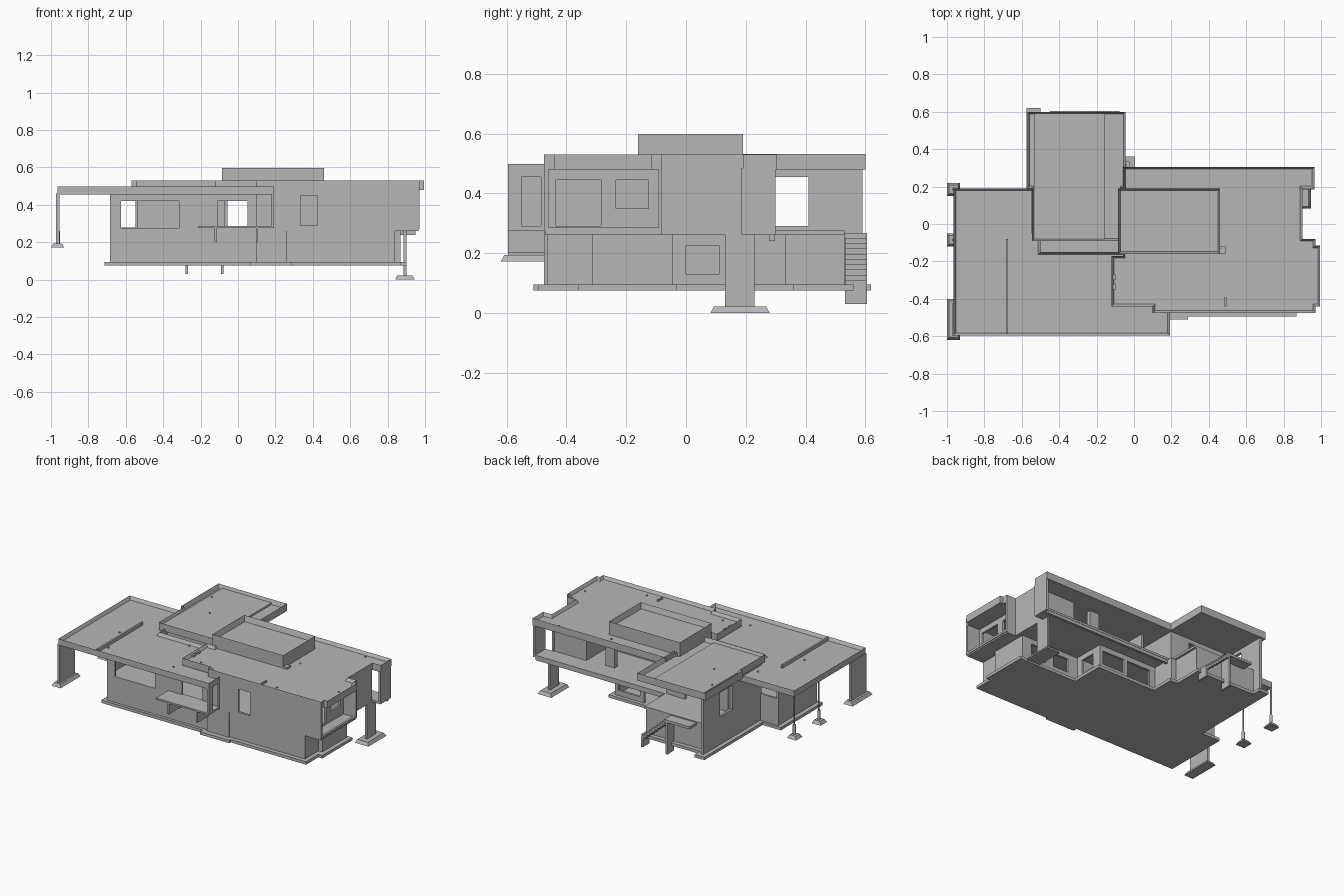
import bpy, bmesh
from mathutils import Vector

old = bpy.data.objects.get("Cube")
if old:
    bpy.data.objects.remove(old)

plaster = bpy.data.materials.new("plain_grey")
plaster.use_nodes = True
GREY = (0.47, 0.47, 0.47, 1)
plaster.diffuse_color = GREY
plaster.node_tree.nodes["Principled BSDF"].inputs["Base Color"].default_value = GREY


def finish(name, bm):
    bmesh.ops.recalc_face_normals(bm, faces=bm.faces)
    mesh = bpy.data.meshes.new(name)
    bm.to_mesh(mesh)
    bm.free()
    mesh.materials.append(plaster)
    ob = bpy.data.objects.new(name, mesh)
    bpy.context.collection.objects.link(ob)
    return ob


def extrude(bm, faces, offset):
    geo = bmesh.ops.extrude_face_region(bm, geom=faces)["geom"]
    verts = [g for g in geo if isinstance(g, bmesh.types.BMVert)]
    bmesh.ops.translate(bm, verts=verts, vec=offset)
    return [g for g in geo if isinstance(g, bmesh.types.BMFace)]


def slab(name, pts, z0, z1):
    bm = bmesh.new()
    face = bm.faces.new([bm.verts.new((x, y, z0)) for x, y in pts])
    extrude(bm, [face], Vector((0, 0, z1 - z0)))
    return finish(name, bm)


def roof_tray(name, pts, z0, floor, z1, rim=0.012):
    """Flat roof with a parapet round its edge."""
    bm = bmesh.new()
    face = bm.faces.new([bm.verts.new((x, y, z0)) for x, y in pts])
    top = extrude(bm, [face], Vector((0, 0, z1 - z0)))
    bmesh.ops.recalc_face_normals(bm, faces=bm.faces)
    bmesh.ops.inset_region(bm, faces=top, thickness=rim, use_even_offset=True)
    bmesh.ops.translate(bm, verts=top[0].verts, vec=(0, 0, floor - z1))
    return finish(name, bm)


def rect(x0, x1, y0, y1):
    return [(x0, y0), (x1, y0), (x1, y1), (x0, y1)]


def box(name, x0, x1, y0, y1, z0, z1):
    return slab(name, rect(x0, x1, y0, y1), z0, z1)


def wall(name, x0, x1, y0, y1, z0, z1, holes=()):
    """Straight wall with rectangular openings (along0, along1, low, high)."""
    along_x = x1 - x0 > y1 - y0
    u0, u1 = (x0, x1) if along_x else (y0, y1)
    us = sorted({u0, u1, *[u for h in holes for u in h[:2]]})
    zs = sorted({z0, z1, *[z for h in holes for z in h[2:]]})
    bm = bmesh.new()
    grid = {(u, z): bm.verts.new((u, y0, z) if along_x else (x0, u, z)) for u in us for z in zs}
    for ua, ub in zip(us, us[1:]):
        for za, zb in zip(zs, zs[1:]):
            um, zm = (ua + ub) / 2, (za + zb) / 2
            if not any(h[0] < um < h[1] and h[2] < zm < h[3] for h in holes):
                bm.faces.new([grid[ua, za], grid[ub, za], grid[ub, zb], grid[ua, zb]])
    extrude(bm, bm.faces[:], Vector((0, y1 - y0, 0) if along_x else (x1 - x0, 0, 0)))
    bmesh.ops.delete(bm, geom=[v for v in bm.verts if not v.link_faces], context="VERTS")
    return finish(name, bm)


def footing(name, x0, x1, y0, y1, z0, h=0.022, taper=0.012):
    """Pad with sloping sides."""
    bm = bmesh.new()
    low = [bm.verts.new((x, y, z0)) for x, y in rect(x0, x1, y0, y1)]
    inner = rect(x0 + taper, x1 - taper, y0 + taper, y1 - taper)
    top = [bm.verts.new((x, y, z0 + h)) for x, y in inner]
    bm.faces.new(low)
    bm.faces.new(top)
    for i in range(4):
        j = (i + 1) % 4
        bm.faces.new([low[i], low[j], top[j], top[i]])
    return finish(name, bm)


def cylinder(name, x, y, z0, z1, r, sides=12):
    bm = bmesh.new()
    bmesh.ops.create_cone(bm, cap_ends=True, segments=sides, radius1=r, radius2=r, depth=z1 - z0)
    bmesh.ops.translate(bm, verts=bm.verts, vec=(x, y, (z0 + z1) / 2))
    return finish(name, bm)


BASE, FLOOR, DECK, LOW, HIGH = 0.095, 0.24, 0.275, 0.46, 0.485

# Ground slab and upper floor
slab("ground_slab", [(-.715, -.48), (.065, -.48), (.065, -.51), (.29, -.51), (.29, -.495), (.87, -.495),
                     (.87, -.36), (.9, -.36), (.9, -.03), (.455, -.03), (.455, .2), (.005, .2), (.005, .36),
                     (-.05, .36), (-.05, .56), (-.5, .56), (-.5, .62), (-.575, .62), (-.575, -.02),
                     (-.715, -.02)], .075, BASE)
slab("upper_floor", [(-.67, -.45), (.1, -.45), (.1, -.47), (.965, -.47), (.965, -.08), (.89, -.08),
                     (.89, .185), (.965, .185), (.965, .3), (-.05, .3), (-.05, .53), (-.53, .53),
                     (-.53, -.05), (-.67, -.05)], FLOOR + .02, DECK)
box("balcony_edge_beam", -.05, .95, .28, .298, FLOOR, DECK - .002)

# Roofs
roof_tray("carport_roof", [(-.965, -.595), (.192, -.595), (.192, -.15), (-.5, -.15), (-.5, .19),
                           (-.965, .19)], .455, .475, .498)
roof_tray("wing_roof", [(-.545, -.09), (-.06, -.09), (-.06, .19), (-.045, .19), (-.045, .6), (-.57, .6),
                        (-.57, .19), (-.545, .19)], .48, .5, .531)
box("wing_roof_raised_bed", -.535, -.155, -.08, .59, .495, .512)
roof_tray("main_roof", [(-.12, -.44), (.1, -.44), (.1, -.475), (.97, -.475), (.97, -.44), (.995, -.44),
                        (.995, -.115), (.97, -.115), (.97, -.08), (.9, -.08), (.9, .19), (.965, .19),
                        (.965, .305), (-.06, .305), (-.06, -.17), (-.12, -.17)], .48, .508, .53)
roof_tray("roof_box", rect(-.085, .46, -.16, .19), .49, .56, .598)
box("carport_roof_curb", -.685, -.673, -.585, -.08, .47, .497)

# Roof vents and drains
for i, (x, y, w, d) in enumerate([(.475, -.14, .03, .04), (.49, -.415, .01, .05),
                                  (-.105, -.285, .014, .03), (-.105, -.335, .014, .03)]):
    box(f"roof_vent_{i}", x - w / 2, x + w / 2, y - d / 2, y + d / 2, .5, .52)
drains = [(-.51, .44, .512), (-.385, .24, .512), (.405, .24, .508), (.79, .27, .508), (.51, -.045, .508),
          (.95, -.25, .508), (.595, -.42, .508), (-.01, -.39, .508), (-.59, .05, .475), (-.73, -.26, .475),
          (-.655, -.485, .475), (-.155, -.485, .475), (-.255, -.17, .475)]
for i, (x, y, z) in enumerate(drains):
    cylinder(f"roof_drain_{i}", x, y, z - .005, z + .006, .006, 8)

# Front and left-hand end walls
wall("front_wall", -.685, .1, -.46, -.445, BASE, LOW, [(-.625, -.315, .275, .42), (-.11, .05, .285, .42)])
wall("front_upper_wall", .1, .97, -.475, -.46, .27, HIGH, [(.335, .425, .29, .45)])
wall("front_lower_bump", .095, .262, -.475, -.455, BASE, .275)
wall("front_lower_wall", .26, .84, -.465, -.45, BASE, .272)
wall("carport_side_wall", -.685, -.67, -.445, -.05, BASE, LOW)
wall("carport_back_wall", -.685, -.53, -.05, -.035, BASE, LOW, [(-.67, -.547, .28, .44)])
wall("room_divider", -.54, -.07, -.06, -.045, BASE, HIGH)

# End loggia on the upper floor
wall("loggia_inner_wall", .86, .875, -.46, -.08, DECK, HIGH,
     [(-.435, -.285, .29, .445), (-.235, -.125, .35, .445)])
wall("loggia_back_wall", .86, .97, -.092, -.08, .27, HIGH)
box("loggia_sill", .955, .97, -.475, -.08, .27, .285)
wall("upper_end_wall", .885, .9, -.08, .185, .26, HIGH)
wall("balcony_end_panel", .95, .965, .185, .3, .26, HIGH)

# Upper rooms towards the back
wall("upper_middle_wall", .05, .87, -.06, -.045, DECK, HIGH)
wall("upper_back_wall", .64, .9, .165, .18, DECK, HIGH)
wall("upper_cross_wall", .64, .655, -.05, .165, DECK, HIGH)
box("balcony_column", .43, .5, .14, .17, DECK, HIGH)
wall("upper_passage_wall", .05, .065, -.05, .15, DECK, HIGH)

# Back wing with its covered terrace
wall("wing_outer_wall", -.547, -.53, -.05, .59, BASE, HIGH, [(.27, .41, .29, .455)])
wall("wing_terrace_wall", -.53, -.07, .28, .295, DECK, HIGH, [(-.42, -.2, DECK, .45)])
wall("wing_side_wall", -.07, -.055, -.05, .295, DECK, HIGH)
wall("wing_lower_back_wall", -.53, -.08, .515, .53, BASE, .262)
wall("wing_lower_side_wall", -.08, -.065, .33, .53, BASE, .262)
wall("wing_lower_step_wall", -.08, -.025, .318, .333, BASE, .262)
wall("wing_lower_end_wall", -.04, -.025, .17, .32, BASE, .262)

# Lower rooms
wall("lower_back_wall", -.03, .425, .16, .175, BASE, .262, [(.02, .2, BASE, .225), (.23, .4, .13, .225)])
wall("lower_return_wall", .41, .425, -.05, .16, BASE, .262, [(0, .11, .13, .225)])
wall("lower_rear_wall", .42, .87, -.06, -.045, BASE, .262, [(.5, .62, .13, .225), (.68, .8, .13, .225)])
wall("lower_end_front_wall", .825, .84, -.45, -.31, BASE, .262)
wall("lower_step_wall", .83, .87, -.315, -.3, BASE, .262)
wall("lower_end_back_wall", .855, .87, -.3, -.05, BASE, .262)
wall("lower_middle_wall", -.1, .4, -.06, -.045, BASE, .262)

# Small front balcony with hanging fins and a framed side
box("front_balcony", -.215, .192, -.595, -.455, .275, .287)
for name, x in (("balcony_fin_outer", -.125), ("balcony_fin_inner", .095)):
    box(name, x, x + .012, -.595, -.46, .2, .276)
wall("balcony_side_frame", .178, .192, -.595, -.47, .275, .46, [(-.55, -.485, .29, .455)])
box("balcony_back_panel", .1, .18, -.475, -.46, .285, LOW)

# Supports with footings
footing("carport_pier_footing", -1, -.93, -.62, -.4, .172)
box("carport_pier", -.972, -.955, -.595, -.425, .185, .46)
for i, y in enumerate((-.085, .185)):
    footing(f"carport_post_footing_{i}", -1, -.93, y - .035, y + .035, .172)
    cylinder(f"carport_post_base_{i}", -.962, y, .185, .26, .01)
    cylinder(f"carport_post_{i}", -.962, y, .25, .46, .005)
footing("end_pier_footing", .84, .945, .082, .28, 0)
box("end_pier", .885, .9, .13, .23, .015, .275)

# Outside stair: stepped run, landing and two legs
STEPS, RUN, RISE = 9, .02, .0175
for i in range(STEPS):
    x, z = -.08 - i * RUN, .11 + i * RISE
    box(f"stair_tread_{i}", x - RUN - .004, x, .532, .605, z - .022, z)
box("stair_landing", -.45, -.255, .525, .605, .25, .268)
box("stair_foot", -.092, -.078, .532, .605, .03, .1)
box("stair_leg", -.28, -.266, .532, .605, .03, .255)
